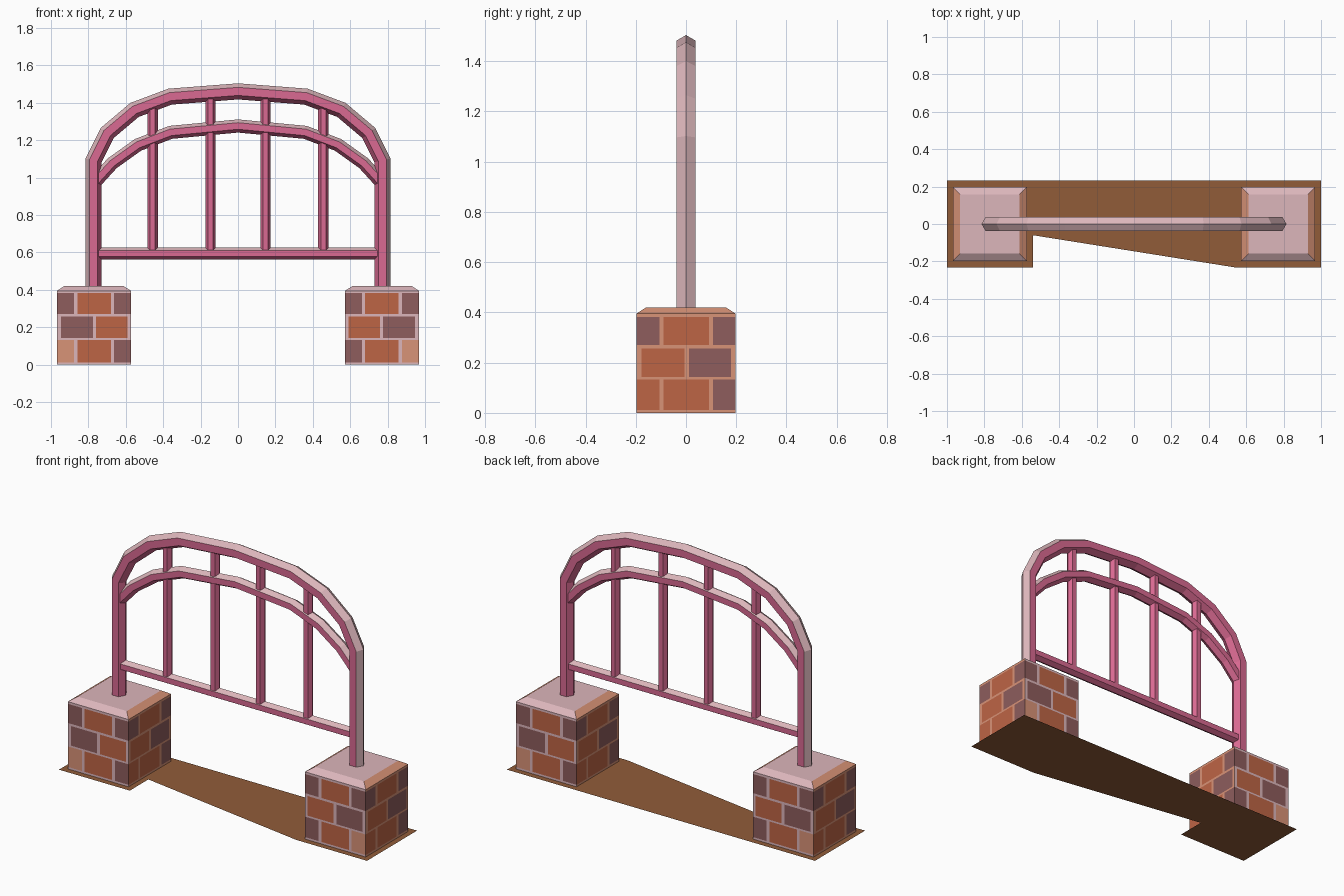
import bpy, bmesh, math
from mathutils import Vector

if "Cube" in bpy.data.objects:
    bpy.data.objects.remove(bpy.data.objects["Cube"])


def lin(c):
    c /= 255
    return c / 12.92 if c <= 0.04045 else ((c + 0.055) / 1.055) ** 2.4


def mat(name, r, g, b):
    m = bpy.data.materials.new(name)
    m.diffuse_color = (lin(r), lin(g), lin(b), 1)
    m.use_nodes = True
    m.node_tree.nodes["Principled BSDF"].inputs["Base Color"].default_value = m.diffuse_color
    return m


PINK = mat("rose_paint", 218, 106, 146)
PALE = mat("pale_pink", 220, 182, 187)
ORANGE = mat("orange_brick", 190, 101, 69)
DARK = mat("dark_brick", 142, 93, 93)
LIGHT = mat("light_brick", 217, 147, 119)
SOIL = mat("brown_soil", 145, 92, 57)


def finish(bm, name, mats):
    me = bpy.data.meshes.new(name)
    bm.to_mesh(me)
    bm.free()
    for m in mats:
        me.materials.append(m)
    ob = bpy.data.objects.new(name, me)
    bpy.context.collection.objects.link(ob)
    return ob


def hex_bar(name, path, r, pale_outside=True):
    """Six-sided bar swept along a path in the xz plane, ridge facing outward."""
    bm = bmesh.new()
    pts = [Vector(p) for p in path]
    dirs = [(b - a).normalized() for a, b in zip(pts, pts[1:])]
    rings = []
    for i, p in enumerate(pts):
        d0, d1 = dirs[max(i - 1, 0)], dirs[min(i, len(dirs) - 1)]
        d = (d0 + d1).normalized()
        n = Vector((-d.y, d.x)) / max(d.dot(d1), 0.3)
        ring = []
        for k in range(6):
            a = k * math.pi / 3
            q = p + n * (r * math.cos(a))
            ring.append(bm.verts.new((q.x, r * math.sin(a), q.y)))
        rings.append(ring)
    for A, B in zip(rings, rings[1:]):
        for k in range(6):
            j = (k + 1) % 6
            f = bm.faces.new((A[k], A[j], B[j], B[k]))
            f.material_index = 1 if pale_outside and k in (0, 5) else 0
    bm.faces.new(rings[0])
    bm.faces.new(rings[-1])
    bmesh.ops.recalc_face_normals(bm, faces=bm.faces)
    return finish(bm, name, [PINK, PALE])


def mirrored(half):
    """Left half of an arch, ending on the centre, completed to the right."""
    return half + [(-x, z) for x, z in reversed(half[:-1])]


# frame: outer arch with posts, inner arch, bottom rail, uprights
hex_bar("outer_arch", mirrored([(-.772, .41), (-.772, 1.092), (-.70, 1.238),
                                (-.553, 1.362), (-.363, 1.433), (0, 1.461)]), .043)
hex_bar("inner_arch", mirrored([(-.765, .975), (-.672, 1.077), (-.535, 1.175),
                                (-.36, 1.242), (0, 1.276)]), .035)
hex_bar("bottom_rail", [(-.757, .595), (.757, .595)], .032)
for i, (x, top) in enumerate([(-.457, 1.39), (-.147, 1.44), (.147, 1.44), (.457, 1.39)]):
    hex_bar(f"upright_{i + 1}", [(x, .595), (x, top)], .028, False)

# brick pillars: slots are 0 pale, 1 light, 2 orange, 3 dark
H, TOP, CAP, INSET = .197, .395, .42, .038
ROWS = [(.012, .132), (.142, .257), (.27, .382)]
THREE = [(0, .23), (.275, .73), (.775, 1)]
TWO = [(.05, .485), (.53, .955)]
FRONT = [(THREE, (1, 2, 3)), (TWO, (3, 2)), (THREE, (3, 2, 3))]
SIDE = [(THREE, (2, 2, 3)), (TWO, (2, 3)), (THREE, (3, 2, 3))]


def wall(bm, cx, turn, rows, grout, flip):
    """One pillar side, cut into bricks and grout, plus its cap slope."""
    ca, sa = math.cos(turn * math.pi / 2), math.sin(turn * math.pi / 2)

    def vert(u, z, inset=0):
        x, y = (u * 2 - 1) * (H - inset), -(H - inset)
        return bm.verts.new((cx + x * ca - y * sa, x * sa + y * ca, z))

    def quad(u0, u1, z0, z1, slot, inset=0):
        f = bm.faces.new((vert(u0, z0), vert(u1, z0), vert(u1, z1, inset), vert(u0, z1, inset)))
        f.material_index = slot

    z = 0
    for (z0, z1), (spans, cols) in zip(ROWS, rows):
        quad(0, 1, z, z0, grout)
        if flip:
            spans = [(1 - b, 1 - a) for a, b in reversed(spans)]
            cols = cols[::-1]
        u = 0
        for (a, b), c in zip(spans, cols):
            if a > u:
                quad(u, a, z0, z1, grout)
            quad(a, b, z0, z1, c)
            u = b
        if u < 1:
            quad(u, 1, z0, z1, grout)
        z = z1
    quad(0, 1, z, TOP, grout)
    quad(0, 1, TOP, CAP, grout, INSET)


for name, s in (("left_pillar", -1), ("right_pillar", 1)):
    bm = bmesh.new()
    cx = s * .77
    wall(bm, cx, 0, FRONT, 0, s > 0)
    wall(bm, cx, 1, SIDE, 1, False)
    wall(bm, cx, 2, FRONT, 0, s < 0)
    wall(bm, cx, 3, SIDE, 1, False)
    t = H - INSET
    bm.faces.new([bm.verts.new((cx + a * t, b * t, CAP))
                  for a, b in ((-1, -1), (1, -1), (1, 1), (-1, 1))])
    finish(bm, name, [PALE, LIGHT, ORANGE, DARK])

# flat soil strip under the pillars and frame
bm = bmesh.new()
quarter = [(.54, .06), (.54, .232), (1, .232)]
outline = [(x, -y) for x, y in quarter] + [(x, y) for x, y in reversed(quarter)]
outline += [(-x, -y) for x, y in outline]
bm.faces.new([bm.verts.new((x, y, 0)) for x, y in outline])
bmesh.ops.triangulate(bm, faces=bm.faces[:])
finish(bm, "soil_strip", [SOIL])
